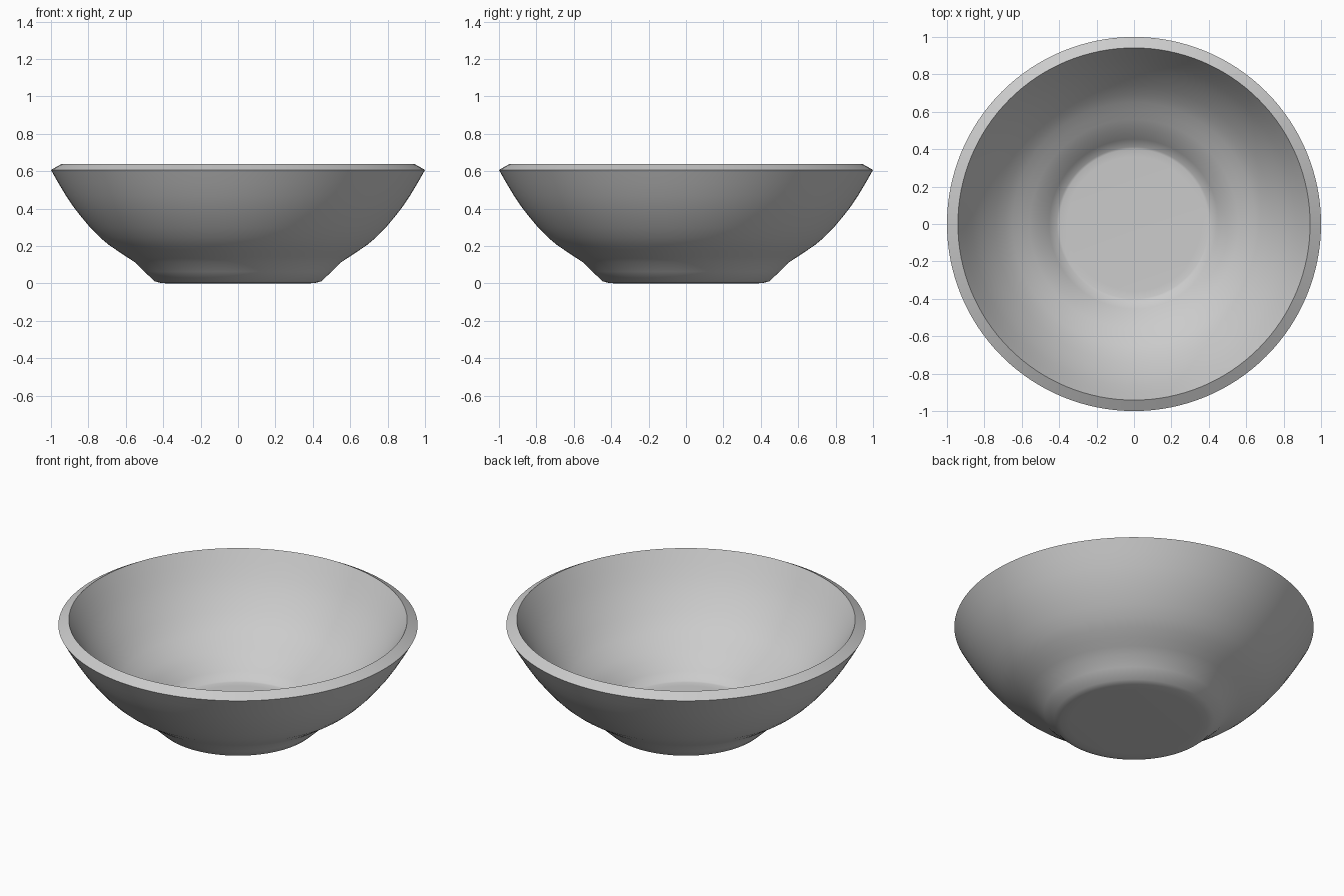
import bpy, bmesh, math

if "Cube" in bpy.data.objects:
    bpy.data.objects.remove(bpy.data.objects["Cube"])

SEGMENTS = 128
# outer profile (radius, height) from foot to rim
profile = [(0.36, 0.0), (0.41, 0.002), (0.446, 0.012), (0.50, 0.063), (0.55, 0.113),
           (0.595, 0.142), (0.64, 0.172), (0.69, 0.206), (0.737, 0.245),
           (0.79, 0.299), (0.837, 0.355), (0.88, 0.410), (0.92, 0.470),
           (0.96, 0.536), (1.0, 0.607)]

# outer skin: flat base disc plus turned wall
bm = bmesh.new()
rings = []
for r, z in profile:
    rings.append([bm.verts.new((r * math.cos(a), r * math.sin(a), z))
                  for a in (2 * math.pi * i / SEGMENTS for i in range(SEGMENTS))])
for lower, upper in zip(rings, rings[1:]):
    for i in range(SEGMENTS):
        j = (i + 1) % SEGMENTS
        bm.faces.new((lower[i], lower[j], upper[j], upper[i]))
bm.faces.new(rings[0][::-1])

mesh = bpy.data.meshes.new("bowl")
bm.to_mesh(mesh)
bm.free()
bowl = bpy.data.objects.new("bowl", mesh)
bpy.context.collection.objects.link(bowl)

# wall thickness, grown inwards
wall = bowl.modifiers.new("wall", 'SOLIDIFY')
wall.thickness = 0.067
wall.offset = -1
wall.use_even_offset = True

bpy.context.view_layer.objects.active = bowl
bowl.select_set(True)
bpy.ops.object.modifier_apply(modifier="wall")
bpy.ops.object.shade_smooth_by_angle(angle=math.radians(50))
